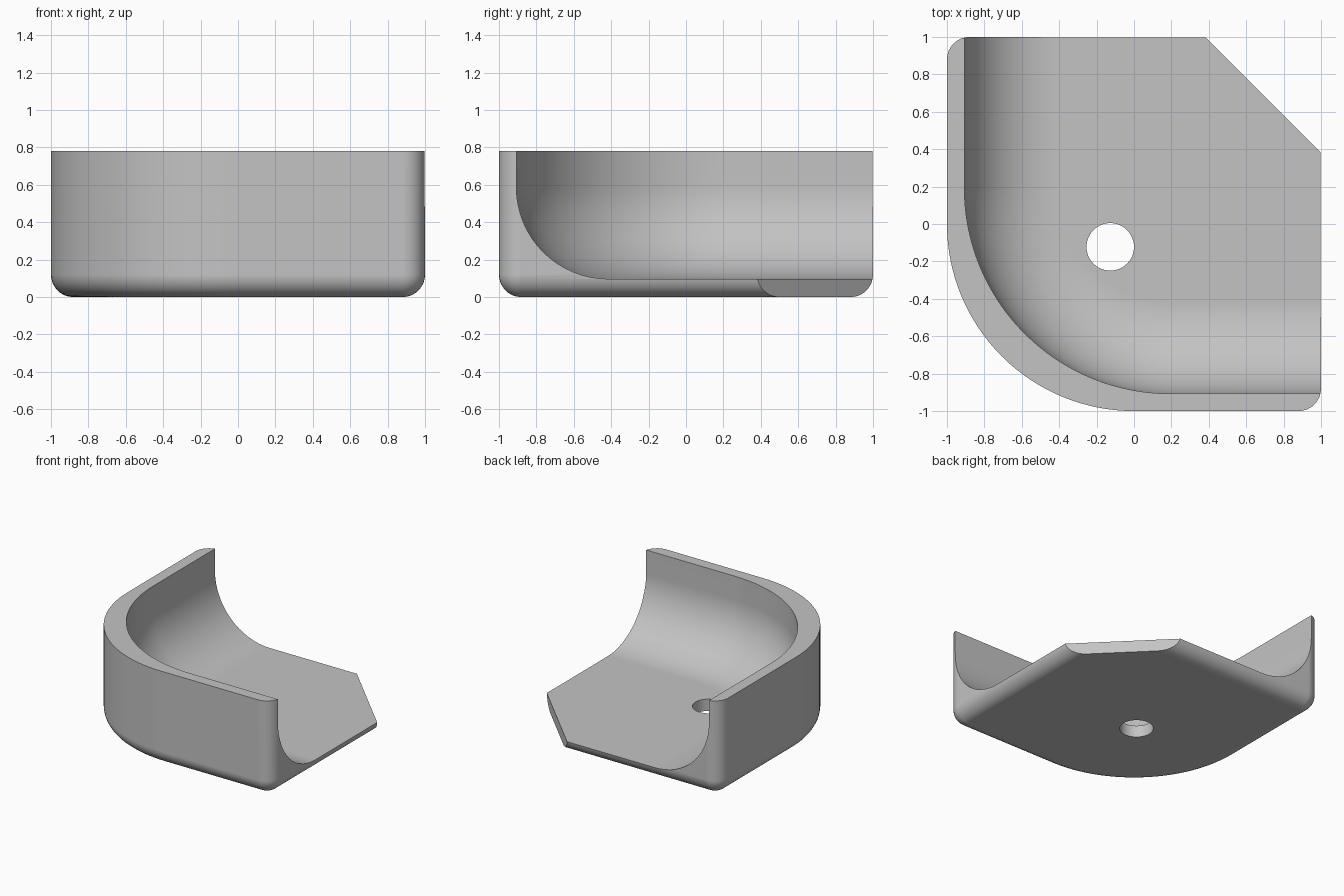
import bpy, bmesh, math
from mathutils import Vector

cube = bpy.data.objects.get("Cube")
if cube:
    bpy.data.objects.remove(cube, do_unlink=True)

HEIGHT, FLOOR = 0.78, 0.097
FILLET, COVE = 0.12, 0.49
INNER = -0.907

grey = bpy.data.materials.new("plain grey")
grey.use_nodes = True
colour = (0.55, 0.55, 0.55, 1)
grey.diffuse_color = colour
grey.node_tree.nodes["Principled BSDF"].inputs["Base Color"].default_value = colour


def outline(low, high, radii, steps):
    """Square outline with one radius per corner, from the front right round."""
    points = []
    signs = [(-1, -1), (1, -1), (1, 1), (-1, 1)]
    for i, ((sx, sy), r, n) in enumerate(zip(signs, radii, steps)):
        cx = low + r if sx < 0 else high - r
        cy = low + r if sy < 0 else high - r
        for k in range(n + 1):
            a = math.pi + math.pi / 2 * (i + k / max(n, 1))
            points.append((cx + r * math.cos(a), cy + r * math.sin(a)))
    return points


def loft(bm, rings):
    """Closed solid through a stack of (outline, height) rings."""
    loops = [[bm.verts.new((x, y, z)) for x, y in pts] for pts, z in rings]
    for a, b in zip(loops, loops[1:]):
        for i in range(len(a)):
            j = (i + 1) % len(a)
            bm.faces.new((a[i], a[j], b[j], b[i]))
    bm.faces.new(loops[0][::-1])
    bm.faces.new(loops[-1])


def add_object(name, bm):
    bmesh.ops.recalc_face_normals(bm, faces=bm.faces[:])
    mesh = bpy.data.meshes.new(name)
    bm.to_mesh(mesh)
    bm.free()
    mesh.materials.append(grey)
    obj = bpy.data.objects.new(name, mesh)
    bpy.context.collection.objects.link(obj)
    return obj


# Outer block: one large rounded corner, small corners, filleted bottom
bm = bmesh.new()
rings = []
for k in range(9):
    a = math.pi / 2 * k / 8
    d = (FILLET - 0.001) * (1 - math.sin(a))
    radii = (1 - d, FILLET - d, FILLET - d, FILLET - d)
    rings.append((outline(-1 + d, 1 - d, radii, (32, 8, 8, 8)),
                  FILLET * (1 - math.cos(a))))
rings.append((rings[-1][0], HEIGHT))
loft(bm, rings)

# Diagonal cut across the open back corner
cut = bmesh.ops.bisect_plane(bm, geom=bm.verts[:] + bm.edges[:] + bm.faces[:],
                             plane_co=Vector((1, 0.38, 0)),
                             plane_no=Vector((1, 1, 0)), clear_outer=True)
bmesh.ops.holes_fill(bm, edges=[e for e in bm.edges if e.is_boundary], sides=0)
body = add_object("corner_shell", bm)

# Cavity with coved walls, open on two sides
bm = bmesh.new()
rings = []
for k in range(17):
    a = math.pi / 2 * k / 16
    d = COVE * (1 - math.sin(a))
    rings.append((outline(INNER + d, 2, (1.1 - d, 0, 0, 0), (32, 0, 0, 0)),
                  FLOOR + COVE * (1 - math.cos(a))))
rings.append((rings[-1][0], 1.2))
loft(bm, rings)
cavity = add_object("cavity_cutter", bm)

# Round hole through the floor
bm = bmesh.new()
bmesh.ops.create_cone(bm, cap_ends=True, segments=48, radius1=0.127,
                      radius2=0.127, depth=0.6)
bmesh.ops.translate(bm, verts=bm.verts[:], vec=(-0.127, -0.122, 0))
hole = add_object("hole_cutter", bm)

bpy.ops.object.select_all(action="DESELECT")
bpy.context.view_layer.objects.active = body
body.select_set(True)
for cutter in (cavity, hole):
    cutter.hide_render = True
    mod = body.modifiers.new("cut", "BOOLEAN")
    mod.operation = "DIFFERENCE"
    mod.solver = "EXACT"
    mod.object = cutter
    bpy.ops.object.modifier_apply(modifier=mod.name)
    bpy.data.objects.remove(cutter, do_unlink=True)

# Smooth curves, crisp rims
bpy.ops.object.shade_smooth_by_angle(angle=math.radians(30))
weighted = body.modifiers.new("weighted normals", "WEIGHTED_NORMAL")
weighted.keep_sharp = True
